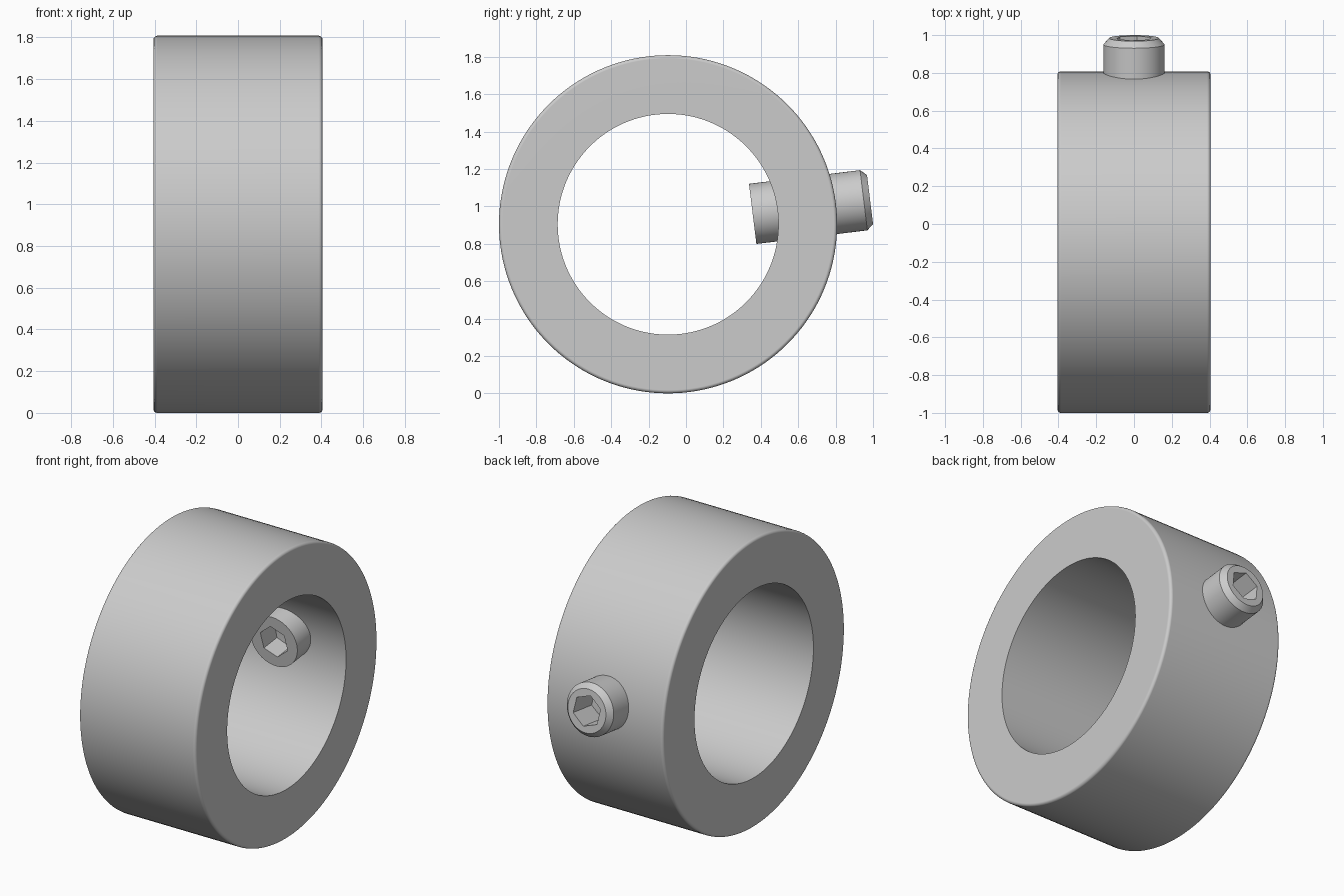
import bpy
import bmesh
from math import sin, cos, pi, radians
from mathutils import Matrix

cube = bpy.data.objects.get("Cube")
if cube:
    bpy.data.objects.remove(cube, do_unlink=True)

# Shared steel colour
steel = bpy.data.materials.new("light grey steel")
steel.use_nodes = True
colour = (0.6, 0.6, 0.6, 1)
steel.diffuse_color = colour
steel.node_tree.nodes["Principled BSDF"].inputs["Base Color"].default_value = colour


def circle(radius):
    return lambda a: radius


def hexagon(radius):
    # Distance from the centre to a hexagon's edge at angle a
    return lambda a: radius * cos(pi / 6) / cos(a % (pi / 3) - pi / 6)


def lathe(name, loops, sides, matrix):
    """Close a list of (position on z, radius function) loops into a tube."""
    bm = bmesh.new()
    rings = []
    for along, radius in loops:
        ring = []
        for i in range(sides):
            a = 2 * pi * i / sides
            r = radius(a)
            ring.append(bm.verts.new((r * cos(a), r * sin(a), along)))
        rings.append(ring)
    for k, ring in enumerate(rings):
        after = rings[(k + 1) % len(rings)]
        for i in range(sides):
            j = (i + 1) % sides
            bm.faces.new((ring[i], ring[j], after[j], after[i]))
    bmesh.ops.recalc_face_normals(bm, faces=bm.faces)
    bm.transform(matrix)
    mesh = bpy.data.meshes.new(name)
    bm.to_mesh(mesh)
    bm.free()
    mesh.materials.append(steel)
    obj = bpy.data.objects.new(name, mesh)
    bpy.context.collection.objects.link(obj)
    bpy.ops.object.select_all(action='DESELECT')
    obj.select_set(True)
    bpy.context.view_layer.objects.active = obj
    bpy.ops.object.shade_smooth_by_angle(angle=radians(28))
    weighted = obj.modifiers.new("flat_ends", 'WEIGHTED_NORMAL')
    weighted.keep_sharp = True
    return obj


outer, bore, half, fillet = 0.904, 0.59, 0.405, 0.018
centre = Matrix.Translation((0, -0.096, outer))

# Collar: bored ring along x with rounded outer rims
steps = 5
rim = []
for i in range(steps + 1):
    a = pi / 2 * i / steps
    rim.append((half - fillet + fillet * sin(a), outer - fillet + fillet * cos(a)))
profile = [(-half, bore)] + [(-z, r) for z, r in reversed(rim)] + rim + [(half, bore)]
lathe("collar_ring", [(z, circle(r)) for z, r in profile], 144,
      centre @ Matrix.Rotation(pi / 2, 4, 'Y'))

# Set screw: radial, slightly tilted, chamfered outside, hexagon socket through it
inner_end, outer_end, radius, chamfer = 0.456, 1.088, 0.162, 0.034
socket = hexagon(0.098)
screw_loops = [
    (inner_end, socket),
    (inner_end, circle(radius)),
    (outer_end - chamfer, circle(radius)),
    (outer_end, circle(radius - 0.03)),
    (outer_end, socket),
]
lathe("set_screw", screw_loops, 72,
      centre @ Matrix.Rotation(radians(7), 4, 'X')
      @ Matrix.Rotation(-pi / 2, 4, 'X') @ Matrix.Rotation(radians(20), 4, 'Z'))
